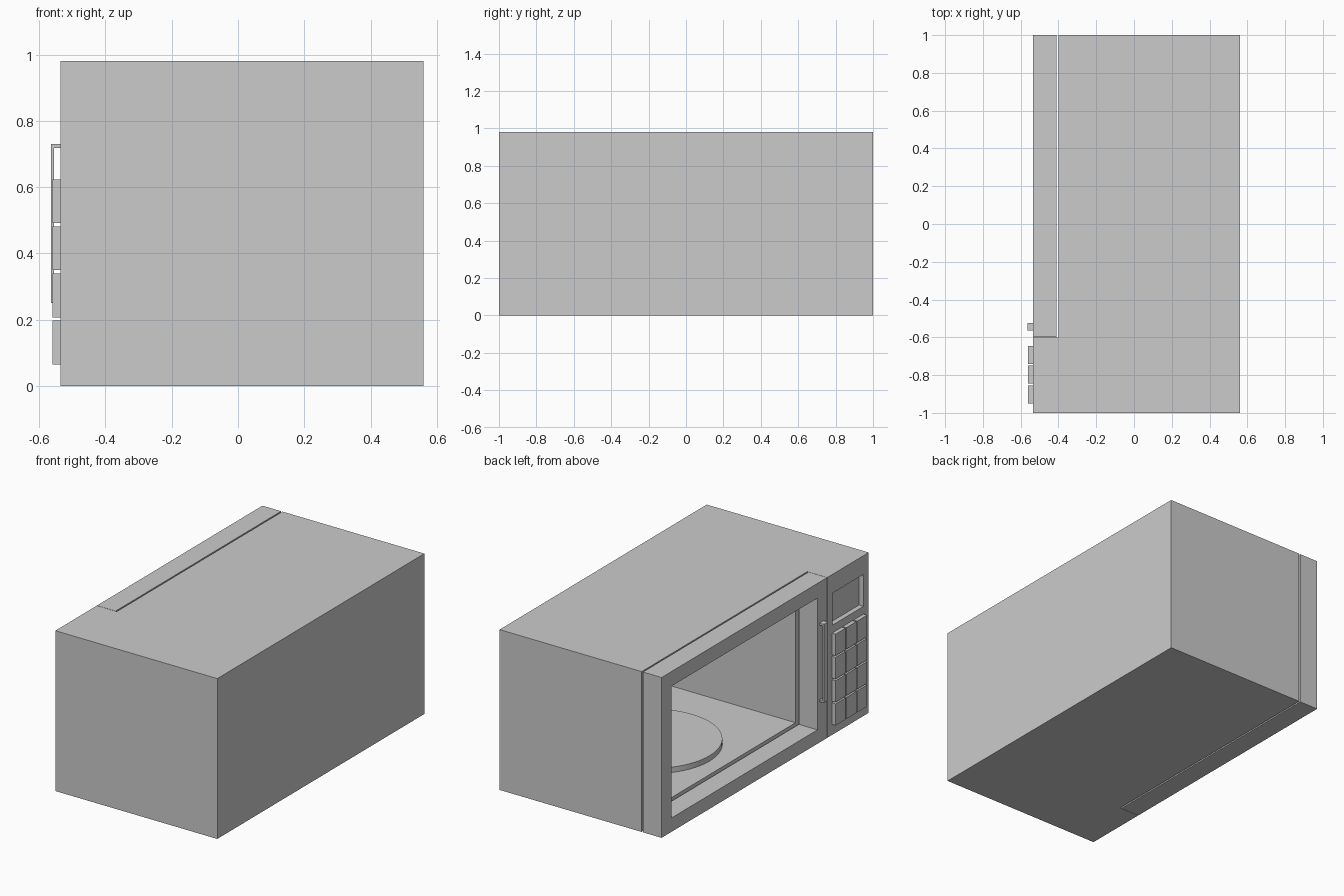
import bpy
import bmesh

cube = bpy.data.objects.get("Cube")
if cube:
    bpy.data.objects.remove(cube, do_unlink=True)

# Single light grey finish
grey = bpy.data.materials.new("light_grey")
grey.use_nodes = True
colour = (0.6, 0.6, 0.6, 1)
grey.diffuse_color = colour
grey.node_tree.nodes["Principled BSDF"].inputs["Base Color"].default_value = colour


def finish(name, bm):
    bmesh.ops.recalc_face_normals(bm, faces=bm.faces)
    mesh = bpy.data.meshes.new(name)
    bm.to_mesh(mesh)
    bm.free()
    mesh.materials.append(grey)
    obj = bpy.data.objects.new(name, mesh)
    bpy.context.collection.objects.link(obj)
    return obj


def prism(name, outline, z0, z1):
    """Extrude an outline in plan from z0 to z1."""
    bm = bmesh.new()
    face = bm.faces.new([bm.verts.new((x, y, z0)) for x, y in outline])
    top = bmesh.ops.extrude_face_region(bm, geom=[face])["geom"]
    for v in top:
        if isinstance(v, bmesh.types.BMVert):
            v.co.z = z1
    return finish(name, bm)


def box(name, x, y, z):
    outline = [(x[0], y[0]), (x[1], y[0]), (x[1], y[1]), (x[0], y[1])]
    return prism(name, outline, *z)


def cut(obj, x, y, z):
    """Cut a box-shaped opening, then discard the cutter."""
    cutter = box("cutter", x, y, z)
    cutter.hide_render = True
    mod = obj.modifiers.new("opening", "BOOLEAN")
    mod.operation = "DIFFERENCE"
    mod.solver = "EXACT"
    mod.object = cutter
    bpy.context.view_layer.objects.active = obj
    bpy.ops.object.modifier_apply(modifier=mod.name)
    bpy.data.objects.remove(cutter, do_unlink=True)


FRONT, INNER, BACK = -0.535, -0.4, 0.56
HEIGHT = 0.98
SPLIT = -0.6

# Casing with the control panel as one L-shaped block
casing = prism("casing", [(FRONT, -1), (BACK, -1), (BACK, 1), (INNER, 1),
                          (INNER, SPLIT), (FRONT, SPLIT)], 0, HEIGHT)
cut(casing, (INNER - 0.05, 0.48), (-0.486, 0.886), (0.1, 0.88))
# Recessed display
cut(casing, (FRONT - 0.05, FRONT + 0.03), (-0.95, -0.65), (0.67, 0.865))

# Door frame with open window
door = box("door", (FRONT, INNER - 0.009), (SPLIT + 0.002, 1), (0, HEIGHT))
cut(door, (FRONT - 0.05, INNER + 0.05), (-0.505, 0.905), (0.085, 0.89))

# Turntable plate
bm = bmesh.new()
bmesh.ops.create_cone(bm, cap_ends=True, segments=64, radius1=0.39,
                      radius2=0.39, depth=0.033)
bmesh.ops.translate(bm, verts=bm.verts, vec=(0.09, 0.2, 0.1175))
plate = finish("turntable", bm)
bpy.ops.object.select_all(action="DESELECT")
plate.select_set(True)
bpy.context.view_layer.objects.active = plate
bpy.ops.object.shade_smooth_by_angle()

# Door handle: upright bar on two posts
box("handle_bar", (-0.565, -0.555), (-0.565, -0.525), (0.25, 0.73))
for name, z in (("lower", 0.25), ("upper", 0.718)):
    box(f"handle_{name}_post", (-0.556, FRONT + 0.002), (-0.565, -0.525), (z, z + 0.012))

# Keypad: three columns by four rows
for row in range(4):
    for col in range(3):
        y = -0.95 + col * 0.105
        z = 0.065 + row * 0.142
        box(f"button_{row + 1}_{col + 1}", (-0.56, FRONT + 0.002),
            (y, y + 0.095), (z, z + 0.132))
